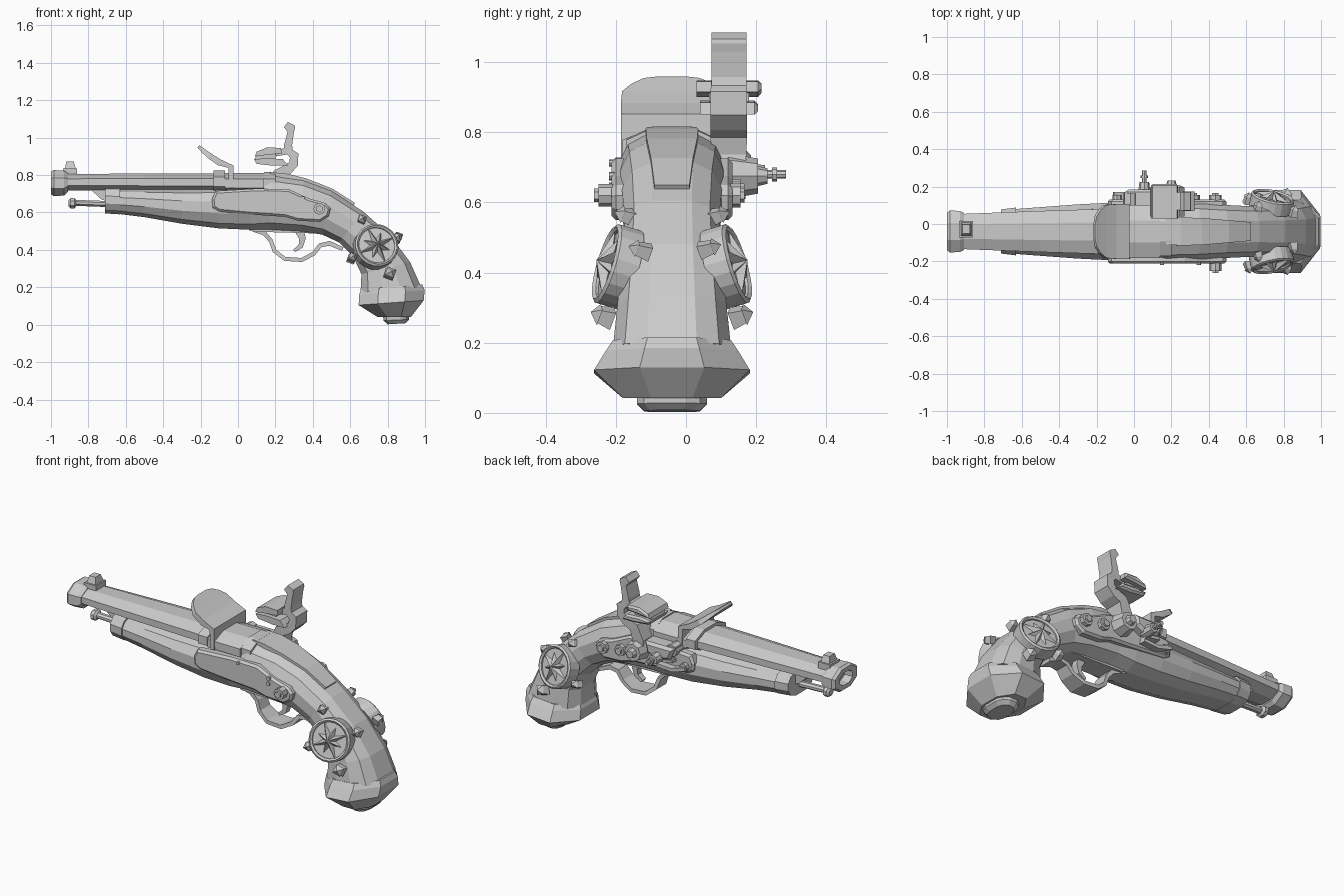
import bpy, bmesh, math
from mathutils import Vector, Matrix

CY = -0.04  # centre plane of the pistol
OCT = [(math.cos(a) / 0.924, math.sin(a) / 0.924)
       for a in [math.radians(22.5 + 45 * i) for i in range(8)]]
HALF = [(.42, 1), (.8, .78), (1, .32), (1, -.25), (.8, -.75), (.38, -1)]
ROUND = HALF + [(-u, v) for u, v in reversed(HALF)]
RECT = [(1, 1), (1, -1), (-1, -1), (-1, 1)]


def finish(name, bm):
    bmesh.ops.recalc_face_normals(bm, faces=bm.faces)
    me = bpy.data.meshes.new(name)
    bm.to_mesh(me)
    bm.free()
    ob = bpy.data.objects.new(name, me)
    bpy.context.collection.objects.link(ob)
    return ob


def loft(name, secs, shape=ROUND, yc=CY):
    """Sections: (top_x, top_z, bottom_x, bottom_z, half_width)."""
    bm = bmesh.new()
    rings = []
    for tx, tz, bx, bz, hw in secs:
        t, b = Vector((tx, yc, tz)), Vector((bx, yc, bz))
        m, d = (t + b) / 2, (t - b) / 2
        rings.append([bm.verts.new(m + d * v + Vector((0, hw * u, 0))) for u, v in shape])
    n = len(shape)
    for r, s in zip(rings, rings[1:]):
        for i in range(n):
            bm.faces.new((r[i], r[(i + 1) % n], s[(i + 1) % n], s[i]))
    bm.faces.new(rings[0])
    bm.faces.new(rings[-1])
    return finish(name, bm)


def straight(name, secs, shape=OCT, yc=CY):
    """Upright sections: (x, centre_z, half_height, half_width)."""
    return loft(name, [(x, z + h, x, z - h, w) for x, z, h, w in secs], shape, yc)


def ribbon(name, pts, yc=CY):
    """Strip along a side-view path: (x, z, thickness, half_width)."""
    secs = []
    for i, (x, z, t, w) in enumerate(pts):
        a, b = pts[max(i - 1, 0)], pts[min(i + 1, len(pts) - 1)]
        d = Vector((b[0] - a[0], b[1] - a[1])).normalized() * t / 2
        secs.append((x - d.y, z + d.x, x + d.y, z - d.x, w))
    return loft(name, secs, RECT, yc)


def prism(name, pts, y0, y1, bevel=0):
    """Side-view outline extruded from y0 to y1, outer edge chamfered at y1."""
    bm = bmesh.new()
    f = bm.faces.new([bm.verts.new((x, y0, z)) for x, z in pts])
    ext = bmesh.ops.extrude_face_region(bm, geom=[f])['geom']
    bmesh.ops.translate(bm, verts=[g for g in ext if isinstance(g, bmesh.types.BMVert)],
                        vec=(0, y1 - y0, 0))
    if bevel:
        edges = [e for e in bm.edges if all(abs(v.co.y - y1) < 1e-5 for v in e.verts)]
        bmesh.ops.bevel(bm, geom=edges, offset=bevel, segments=1, affect='EDGES')
    return finish(name, bm)


def rod(name, x, z, r, y0, y1, r2=None, sides=8):
    """Cylinder along y."""
    bm = bmesh.new()
    M = Matrix.Translation((x, (y0 + y1) / 2, z)) @ Matrix.Rotation(-math.pi / 2, 4, 'X')
    bmesh.ops.create_cone(bm, cap_ends=True, segments=sides, radius1=r,
                          radius2=r if r2 is None else r2, depth=y1 - y0, matrix=M)
    return finish(name, bm)


# Stock and grip
loft("stock", [
    (-.70, .725, -.70, .60, .115), (-.5, .725, -.5, .575, .13), (-.3, .725, -.3, .54, .145),
    (-.1, .73, -.1, .515, .155), (.1, .745, .06, .508, .157), (.18, .80, .17, .508, .157),
    (.35, .775, .34, .498, .152), (.5, .715, .45, .482, .142), (.67, .605, .54, .44, .135),
    (.81, .48, .615, .365, .142), (.92, .335, .66, .27, .155), (.98, .20, .655, .17, .168)])
ribbon("top_strap", [(.17, .80, .03, .07), (.25, .795, .03, .075), (.36, .768, .03, .072),
                     (.5, .713, .03, .06), (.62, .64, .024, .05)])

# Pommel and its end cap
loft("pommel", [(.985, .215, .66, .19, .168), (.998, .185, .648, .162, .188),
                (.993, .13, .645, .105, .222), (.925, .042, .745, .042, .14)], OCT)
loft("pommel_cap", [(.915, .055, .775, .05, .10), (.915, .028, .778, .022, .10),
                    (.895, .008, .80, .002, .08)], ROUND)

# Barrel with muzzle ring, hollow bore and breech
straight("barrel", [(-.95, .762, .044, .093), (-.5, .762, .046, .11), (.14, .76, .05, .13)])
straight("muzzle", [(-.91, .76, .05, .10), (-.93, .757, .066, .11), (-.985, .757, .07, .112),
                    (-1.0, .757, .06, .10), (-1.0, .757, .036, .058), (-.88, .757, .034, .055)])
straight("breech_band", [(-.13, .765, .06, .142), (-.07, .765, .06, .142)])
straight("breech", [(-.07, .755, .056, .14), (.14, .755, .056, .142)])
straight("tang_band", [(.14, .755, .062, .13), (.2, .752, .062, .13)])

# Front sight
loft("sight_base", [(-.935, .835, -.935, .79, .045), (-.86, .835, -.86, .79, .045)], RECT, CY + .012)
loft("front_sight", [(-.925, .835, -.868, .835, .036), (-.918, .872, -.878, .872, .024)], RECT, CY + .012)

# Fore-end band, ramrod and bracket
straight("fore_band", [(-.71, .665, .07, .118), (-.63, .663, .073, .128)], ROUND)
straight("ramrod", [(-.88, .652, .016, .02), (-.69, .645, .016, .02)])
straight("ramrod_tip", [(-.905, .65, .017, .02), (-.895, .65, .028, .034),
                        (-.875, .65, .028, .034), (-.865, .65, .018, .022)])
prism("ramrod_bracket", [(-.79, .725), (-.70, .725), (-.70, .66), (-.73, .67)], CY - .05, CY + .05)

# Trigger guard and trigger
ribbon("trigger_guard", [
    (.06, .515, .02, .05), (.14, .49, .025, .045), (.175, .45, .022, .04), (.195, .395, .022, .045),
    (.25, .352, .022, .055), (.34, .346, .022, .055), (.405, .38, .022, .045), (.44, .425, .024, .04),
    (.49, .435, .026, .04), (.56, .405, .02, .04)])
prism("guard_plate", [(.07, .52), (.09, .497), (.36, .49), (.45, .485), (.45, .52)], CY - .06, CY + .06)
ribbon("trigger", [(.325, .51, .05, .022), (.345, .46, .035, .02), (.335, .42, .026, .018),
                   (.30, .395, .016, .016)])

# Side plate on the front, lock plate on the back, each with screws
PLATE = [(-.12, .715), (-.14, .67), (-.135, .625), (-.10, .605), (.06, .59), (.25, .577),
         (.32, .556), (.44, .55), (.485, .58), (.495, .62), (.47, .65), (.38, .675),
         (.27, .725), (.1, .728)]
for side, s in (("side", -1), ("lock", 1)):
    out = lambda d: CY + s * d
    prism(side + "_plate", PLATE, out(.125), out(.172), .012)
    screws = [(.435, .62, .032, .21), (.345, .675, .012, .18), (.345, .645, .012, .18), (.15, .712, .01, .18)]
    if s > 0:
        screws = [(.435, .62, .034, .195), (.32, .635, .032, .195), (-.09, .645, .024, .195)]
    for i, (x, z, r, d) in enumerate(screws):
        ys = sorted((out(.15), out(d)))
        rod(f"{side}_screw_{i}", x, z, r, *ys)
        if r > .03:
            ys = sorted((out(d - .01), out(d + .012)))
            rod(f"{side}_screw_head_{i}", x, z, r * .6, *ys, sides=6)

# Flash pan, pivot screw and spring on the lock side
prism("flash_pan", [(-.05, .75), (-.02, .68), (.07, .66), (.13, .69), (.14, .75)], .08, .185, .015)
rod("pan_pivot", .055, .68, .035, .15, .225, .026)
rod("pan_screw", .055, .68, .012, .22, .285)
rod("pan_screw_ring", .055, .68, .02, .245, .26)
ribbon("frizzen_spring", [(-.11, .645, .02, .02), (-.02, .62, .02, .02), (.07, .625, .02, .02),
                          (.06, .655, .016, .02), (-.03, .67, .016, .02)], .15)

# Frizzen: wide curved plate standing over the breech
ribbon("frizzen", [(-.035, .73, .025, .146), (-.038, .845, .03, .146), (-.10, .868, .034, .146),
                   (-.155, .905, .03, .142), (-.185, .93, .024, .115), (-.205, .948, .018, .08),
                   (-.212, .954, .014, .04)])
rod("frizzen_arm", -.02, .73, .035, .06, .165)

# Hammer: hub, curved neck, spur and flint jaws
rod("hammer_hub", .2, .675, .065, .12, .205, .05)
rod("hammer_hub_screw", .2, .675, .03, .2, .232, .022)
ribbon("hammer_neck", [(.20, .66, .08, .045), (.19, .74, .07, .05), (.215, .805, .06, .052),
                       (.265, .83, .055, .052), (.298, .86, .05, .052), (.30, .905, .05, .052),
                       (.265, .93, .04, .05), (.20, .915, .03, .045)], .122)
ribbon("hammer_spur", [(.27, .91, .055, .05), (.268, .96, .042, .05), (.282, 1.03, .034, .05),
                       (.275, 1.055, .06, .05), (.285, 1.075, .04, .05)], .122)
prism("lower_jaw", [(.085, .885), (.10, .86), (.19, .85), (.27, .85), (.24, .885), (.16, .89)], .04, .205, .01)
prism("flint", [(.09, .885), (.10, .91), (.2, .925), (.2, .88)], .065, .18)
prism("upper_jaw", [(.09, .90), (.10, .925), (.155, .948), (.23, .945), (.235, .915), (.17, .91)], .03, .215, .01)

# Compass-rose ornaments on both sides of the grip
for side, s in (("front", -1), ("back", 1)):
    n = Vector((.2, s * .93, .28)).normalized()
    up = Vector((-.41, 0, .91))
    up = (up - n * up.dot(n)).normalized()
    right = up.cross(n)
    M = Matrix((right, up, n)).transposed().to_4x4()
    M.translation = Vector((.735, CY + s * .148, .415))

    bm = bmesh.new()  # backing disc
    bmesh.ops.create_cone(bm, cap_ends=True, segments=16, radius1=.112, radius2=.108, depth=.06, matrix=M)
    finish(side + "_rose_disc", bm)

    bm = bmesh.new()  # raised rim
    N = 20
    prof = [(.118, -.03), (.118, .038), (.108, .046), (.098, .038), (.098, -.03)]
    rings = [[bm.verts.new(M @ Vector((r * math.cos(a), r * math.sin(a), h))) for r, h in prof]
             for a in [2 * math.pi * i / N for i in range(N)]]
    for i in range(N):
        p, q = rings[i], rings[(i + 1) % N]
        for j in range(5):
            k = (j + 1) % 5
            bm.faces.new((p[j], q[j], q[k], p[k]))
    finish(side + "_rose_rim", bm)

    bm = bmesh.new()  # eight-pointed faceted star
    apex, base = bm.verts.new(M @ Vector((0, 0, .072))), bm.verts.new(M @ Vector((0, 0, .02)))
    star = []
    for i in range(16):
        r = .036 if i % 2 else (.075 if i % 4 else .108)
        a = math.pi * i / 8
        star.append(bm.verts.new(M @ Vector((r * math.cos(a), r * math.sin(a), .034))))
    for i in range(16):
        for c in (apex, base):
            bm.faces.new((star[i], star[(i + 1) % 16], c))
    finish(side + "_rose_star", bm)

    # four stud points around the rim
    for i, (u, v, h, k) in enumerate([(0, .165, .022, 1), (0, -.165, .035, 1.25),
                                      (.14, 0, -.005, 1), (-.14, 0, .012, 1)]):
        bm = bmesh.new()
        D = M @ Matrix.Translation((u, v, h))
        bmesh.ops.create_cone(bm, cap_ends=True, segments=4, radius1=.03 * k, radius2=.022 * k, depth=.04,
                              matrix=D @ Matrix.Translation((0, 0, -.02)))
        bmesh.ops.create_cone(bm, cap_ends=True, segments=4, radius1=.028 * k, radius2=0, depth=.025,
                              matrix=D @ Matrix.Translation((0, 0, .0125)))
        finish(f"{side}_stud_{i}", bm)
